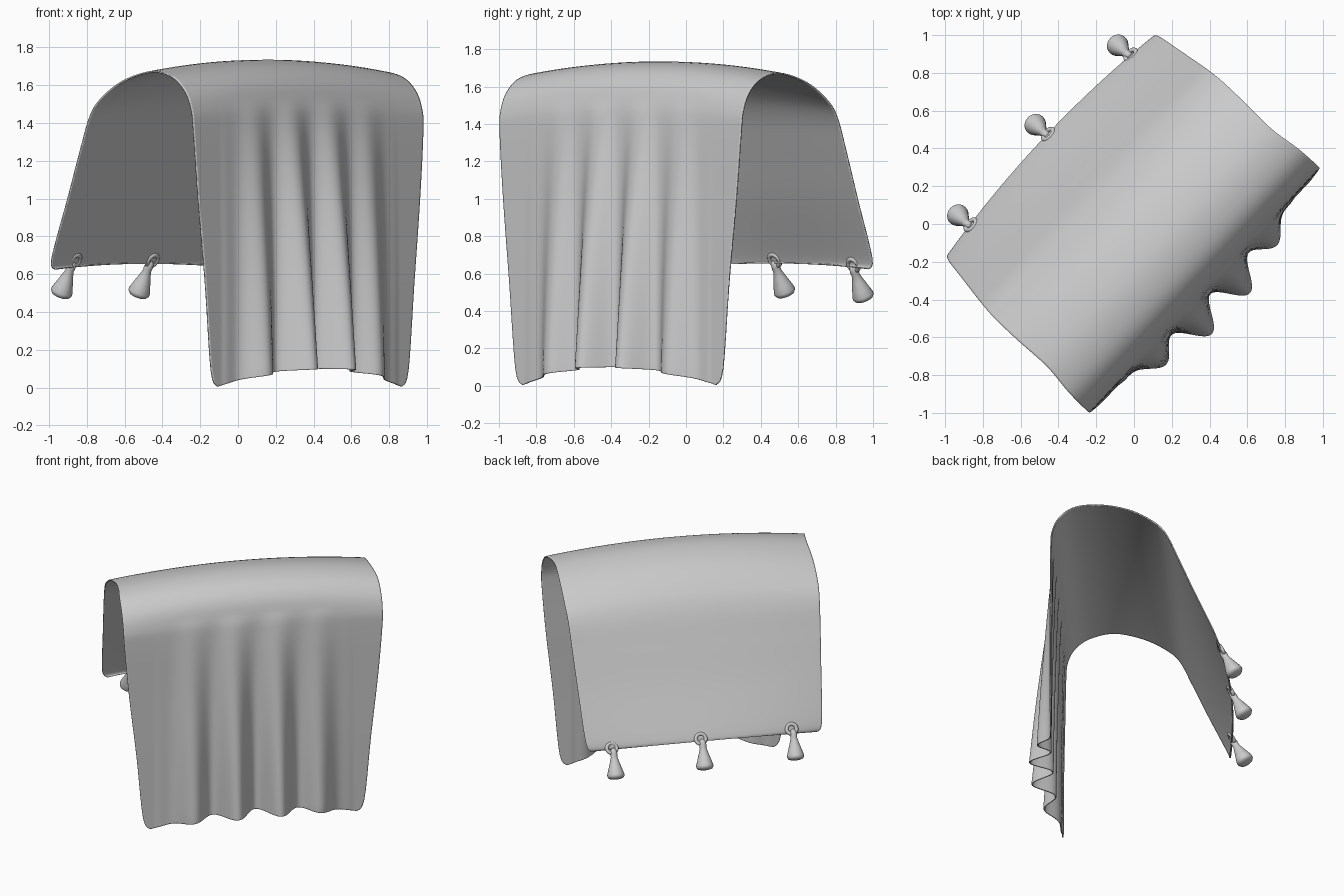
import bpy, bmesh, math
from mathutils import Vector, Matrix

if "Cube" in bpy.data.objects:
    bpy.data.objects.remove(bpy.data.objects["Cube"])

# local frame: u runs along the fold, v points to the long pleated side
U = Vector((0.685, 0.728, 0)).normalized()
V = Vector((U.y, -U.x, 0))


def place(u, v, z):
    return U * u + V * v + Vector((0, 0, z))


# drape profile: v, z, half width, v shift at ends, z shift at ends
ROWS = [
    (-.655, .655, .77, .055, -.03), (-.64, .70, .81, .05, -.02),
    (-.485, 1.0, .835, .035, 0), (-.37, 1.25, .852, .025, 0),
    (-.275, 1.45, .863, .01, -.02), (-.18, 1.57, .87, 0, -.045),
    (-.02, 1.68, .87, 0, -.06), (.18, 1.73, .865, 0, -.06),
    (.35, 1.705, .885, 0, -.06), (.45, 1.63, .89, 0, -.06),
    (.498, 1.51, .89, 0, -.04), (.51, 1.35, .885, 0, 0),
    (.515, 1.0, .855, 0, 0), (.52, .55, .805, 0, 0),
    (.52, .18, .76, 0, -.09), (.52, .10, .71, 0, -.095),
]


def spline(rows, steps):
    pts = [rows[0]] + rows + [rows[-1]]
    out = []
    for i in range(1, len(pts) - 2):
        for k in range(steps):
            t = k / steps
            out.append([.5 * (2 * b + (c - a) * t + (2*a - 5*b + 4*c - d) * t*t
                              + (3*b - a - 3*c + d) * t**3)
                        for a, b, c, d in zip(*pts[i - 1:i + 3])])
    return out + [list(rows[-1])]


def pleat(u, z):
    # four folds that deepen towards the hem
    t = max(0, min(1, (1.52 - z) / 1.42))
    side = max(0, 1 - (abs(u) / .68) ** 3)
    wave = .5 + .5 * math.cos(math.tau * (u - .157) / .3)
    return t ** .8 * side * (.025 + .155 * wave * (1 - 1.1 * u * u))


def finish(bm, name, angle=50):
    bmesh.ops.recalc_face_normals(bm, faces=bm.faces)
    me = bpy.data.meshes.new(name)
    bm.to_mesh(me)
    bm.free()
    ob = bpy.data.objects.new(name, me)
    bpy.context.collection.objects.link(ob)
    bpy.ops.object.select_all(action='DESELECT')
    ob.select_set(True)
    bpy.context.view_layer.objects.active = ob
    bpy.ops.object.shade_smooth_by_angle(angle=math.radians(angle))
    return ob


# draped cloth
N = 160
bm = bmesh.new()
grid = []
for v, z, w, dv, dz in spline(ROWS, 5):
    line = []
    for i in range(N + 1):
        k = 2 * i / N - 1
        u, q = k * w, k * k
        zz = z + dz * q
        vv = v + dv * q + (pleat(u, zz) if v > .4 else 0)
        line.append(bm.verts.new(place(u, vv, max(zz, .003))))
    grid.append(line)
for a, b in zip(grid, grid[1:]):
    for i in range(N):
        bm.faces.new((a[i], a[i + 1], b[i + 1], b[i]))
cloth = finish(bm, "draped_cloth")
sol = cloth.modifiers.new("thickness", 'SOLIDIFY')
sol.thickness = .008
sol.offset = 0


def lathe(bm, profile, mat, segs=24, closed=False):
    rings = [[bm.verts.new(mat @ Vector((r * math.cos(math.tau * i / segs),
                                         r * math.sin(math.tau * i / segs), h)))
              for i in range(segs)] for r, h in profile]
    pairs = list(zip(rings, rings[1:])) + ([(rings[-1], rings[0])] if closed else [])
    for a, b in pairs:
        for i in range(segs):
            j = (i + 1) % segs
            bm.faces.new((a[i], a[j], b[j], b[i]))
    if not closed:
        bm.faces.new(rings[0])
        bm.faces.new(rings[-1])


def frame(origin, axis):
    z = axis.normalized()
    return Matrix.Translation(origin) @ Matrix((U, z.cross(U), z)).transposed().to_4x4()


# bell-shaped hem weights with their eyelet rings
BELL = [(.008, .04), (.021, .025), (.024, 0), (.022, -.02), (.032, -.055), (.048, -.105),
        (.058, -.138), (.058, -.15), (.048, -.164), (.025, -.17), (.006, -.172)]
TORUS = [(.034 + .013 * math.cos(math.tau * i / 10), .013 * math.sin(math.tau * i / 10))
         for i in range(10)]
for n, (u, v, z) in enumerate([(-.595, -.63, .65), (.035, -.66, .65), (.64, -.63, .625)], 1):
    bm = bmesh.new()
    lathe(bm, BELL, frame(place(u - .01, v - .015, z - .015), place(0, .46, .88) ))
    finish(bm, f"hem_weight_{n}", 60)
    bm = bmesh.new()
    lathe(bm, TORUS, frame(place(u, v + .005, z + .022), place(0, -.85, .5)), closed=True)
    finish(bm, f"eyelet_ring_{n}", 60)
